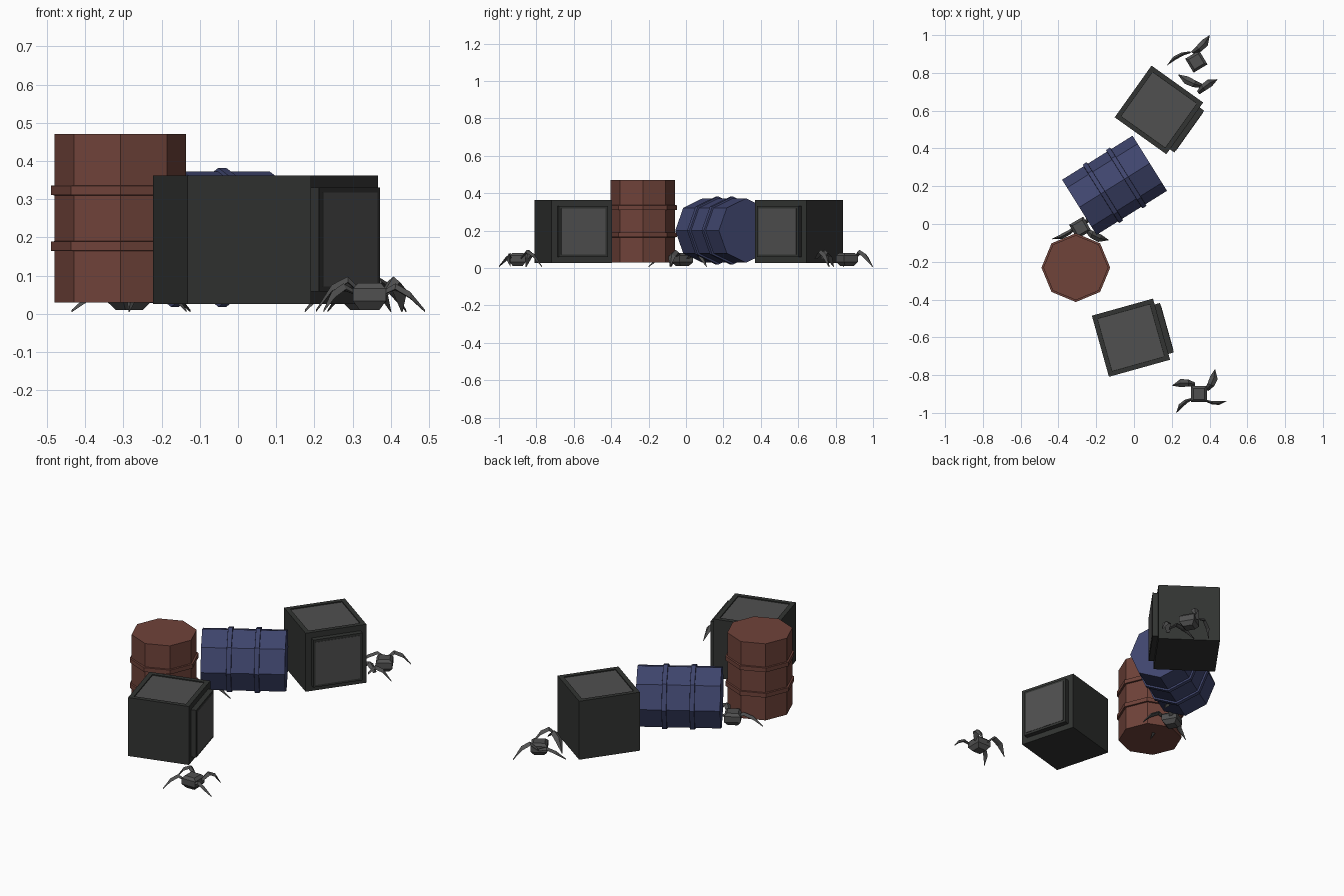
import bpy, bmesh
from math import radians, pi, cos, sin
from mathutils import Vector, Matrix

if "Cube" in bpy.data.objects:
    bpy.data.objects.remove(bpy.data.objects["Cube"])


def material(name, rgb):
    m = bpy.data.materials.new(name)
    m.diffuse_color = (*rgb, 1)
    m.use_nodes = True
    m.node_tree.nodes["Principled BSDF"].inputs["Base Color"].default_value = m.diffuse_color
    return m


RED = material("rust_red", (0.16, 0.056, 0.042))
BLUE = material("dark_blue", (0.05, 0.06, 0.155))
GREY = material("panel_grey", (0.08, 0.08, 0.08))
DARK = material("frame_grey", (0.032, 0.034, 0.032))


def rings_object(name, rings, mat, matrix=Matrix()):
    """Flat-shaded skin through a list of point rings, capped at both ends."""
    bm = bmesh.new()
    loops = [[bm.verts.new(p) for p in ring] for ring in rings]
    n = len(loops[0])
    for a, b in zip(loops, loops[1:]):
        for i in range(n):
            j = (i + 1) % n
            bm.faces.new((a[i], a[j], b[j], b[i]))
    bm.faces.new(loops[0][::-1])
    bm.faces.new(loops[-1])
    bmesh.ops.recalc_face_normals(bm, faces=bm.faces)
    mesh = bpy.data.meshes.new(name)
    bm.to_mesh(mesh)
    bm.free()
    mesh.materials.append(mat)
    ob = bpy.data.objects.new(name, mesh)
    ob.matrix_world = matrix
    bpy.context.collection.objects.link(ob)
    return ob


def ngon(n, r, z, start=0.0):
    return [(r * cos(start + 2 * pi * i / n), r * sin(start + 2 * pi * i / n), z) for i in range(n)]


def square(h, z):
    return ngon(4, h * 2 ** 0.5, z, pi / 4)


# Eight-sided barrels with two raised hoops
def barrel(name, matrix, mat):
    profile = [(0.172, -0.22)]
    for c in (-0.073, 0.073):
        profile += [(0.172, c - 0.013), (0.182, c - 0.012), (0.182, c + 0.012), (0.172, c + 0.013)]
    profile.append((0.172, 0.22))
    rings_object(name, [ngon(8, r, z) for r, z in profile], mat, matrix)


barrel("standing_barrel", Matrix.Translation((-0.308, -0.231, 0.25)), RED)
barrel("lying_barrel", Matrix.Translation((-0.103, 0.205, 0.2))
       @ Matrix.Rotation(radians(32), 4, 'Z') @ Matrix.Rotation(radians(90), 4, 'Y'), BLUE)


# Crates: dark box with recessed lid and raised side panel
def crate(name, x, y, angle):
    m = Matrix.Translation((x, y, 0.194)) @ Matrix.Rotation(radians(angle), 4, 'Z')
    h = 0.168
    rings_object(name + "_box", [square(h, -h), square(h, h), square(0.143, h), square(0.143, h - 0.008)], DARK, m)
    rings_object(name + "_lid", [square(0.142, h - 0.012), square(0.142, h - 0.005)], GREY, m)
    side = m @ Matrix.Rotation(radians(90), 4, 'Y')
    rings_object(name + "_panel_frame", [square(0.136, h - 0.01), square(0.136, 0.197)], DARK, side)
    rings_object(name + "_panel", [square(0.123, 0.19), square(0.123, 0.199)], GREY, side)


crate("front_crate", -0.016, -0.602, 15.6)
crate("back_crate", 0.132, 0.604, -35.5)


# Small four-legged crawlers: faceted body and arched leaf-shaped legs
def leg(name, x0, y0, x1, y1, w, bow):
    a, b = Vector((x0, y0, 0)), Vector((x1, y1, 0))
    d = (b - a).normalized()
    side = Vector((-d.y, d.x, 0))
    peak = 0.09 if w > 0.015 else 0.072
    rings = []
    for t, z, k in ((0, 0.055, 0.5), (0.3, peak, 0.9), (0.65, peak - 0.022, 1.0), (1, 0.008, 0.08)):
        c = a.lerp(b, t) + side * bow * 4 * t * (1 - t) + Vector((0, 0, z))
        s, up = side * w * k, Vector((0, 0, 0.008 * (0.3 + k * 0.7)))
        rings.append([c + s - up, c + up, c - s - up, c - up * 1.3])
    rings_object(name, rings, GREY)


def crawler(name, x, y, angle, legs):
    m = Matrix.Translation((x, y, 0)) @ Matrix.Rotation(radians(angle), 4, 'Z')
    rings_object(name + "_body", [square(0.026, 0.01), square(0.043, 0.033),
                                  square(0.043, 0.066), square(0.03, 0.08)], GREY, m)
    for i, (x0, y0, x1, y1, w, bow) in enumerate(legs):
        leg(f"{name}_leg_{i + 1}", x + x0, y + y0, x + x1, y + y1, w, bow)


crawler("front_crawler", 0.344, -0.9, 0, [
    (-0.02, 0.05, -0.14, 0.045, 0.021, -0.012),
    (0.04, 0.02, 0.085, 0.13, 0.021, -0.012),
    (0.035, -0.035, 0.145, -0.038, 0.01, -0.012),
    (-0.035, -0.025, -0.12, -0.1, 0.012, -0.014)])
crawler("back_crawler", 0.33, 0.86, 31, [
    (-0.02, 0.045, 0.07, 0.138, 0.021, -0.01),
    (-0.03, 0.05, -0.155, -0.02, 0.01, -0.015),
    (0.03, -0.13, -0.095, -0.07, 0.021, 0.008),
    (0.01, -0.165, 0.11, -0.095, 0.021, 0.008)])
crawler("middle_crawler", -0.285, -0.02, 30, [
    (-0.02, 0.01, -0.15, -0.06, 0.013, 0.014),
    (0.03, -0.01, 0.15, -0.065, 0.021, -0.012),
    (-0.005, -0.04, 0.0, -0.18, 0.014, 0.01),
    (0.03, 0.03, 0.16, 0.13, 0.02, 0.01)])
